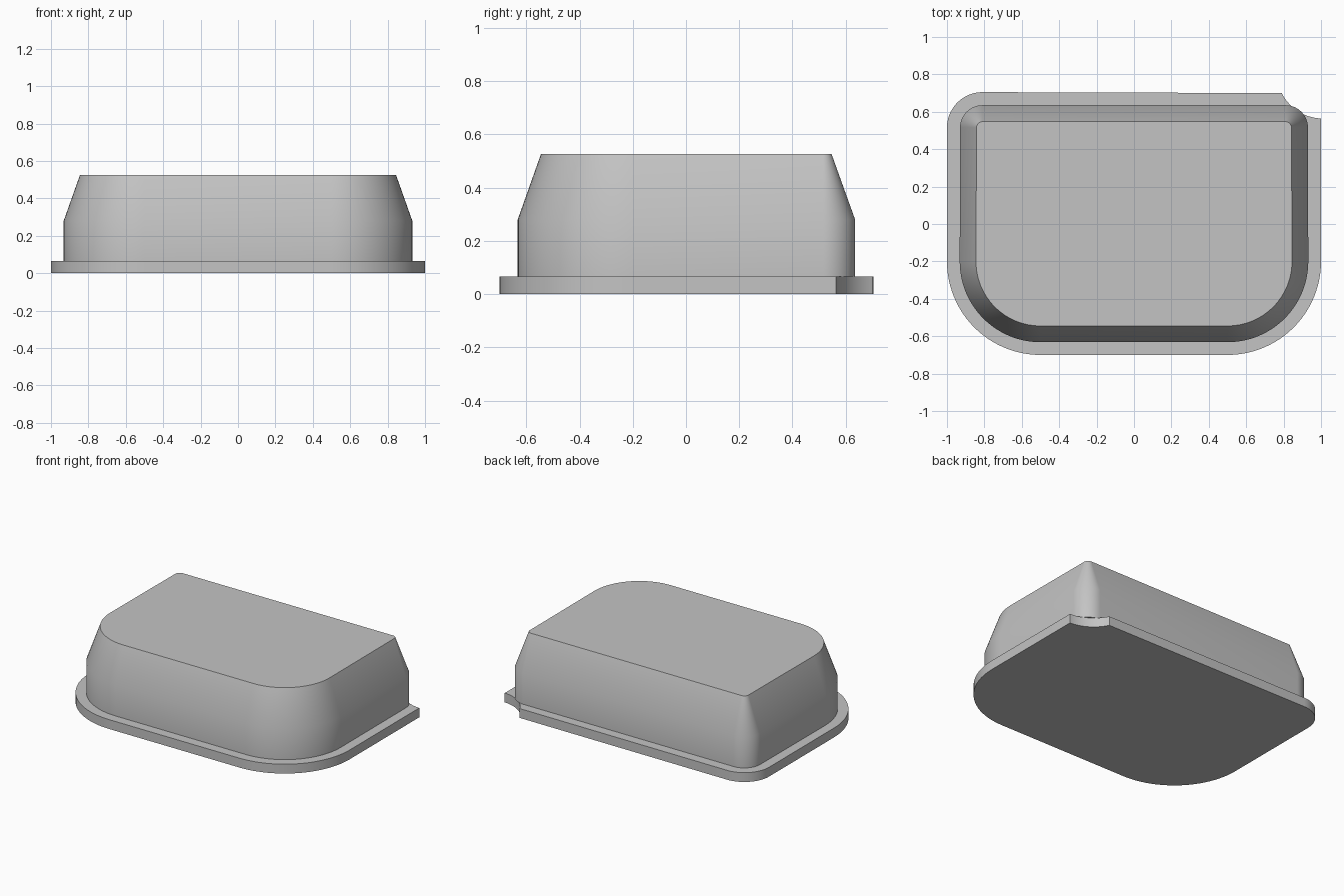
import bpy, bmesh
from math import cos, sin, atan2, hypot, pi, radians

cube = bpy.data.objects.get("Cube")
if cube:
    bpy.data.objects.remove(cube, do_unlink=True)

grey = bpy.data.materials.new("plain grey")
grey.use_nodes = True
grey.diffuse_color = (0.55, 0.55, 0.55, 1)
grey.node_tree.nodes["Principled BSDF"].inputs["Base Color"].default_value = grey.diffuse_color

FRONT_X, FRONT_Y = 0.5, -0.2    # centres shared by the front corner arcs
BACK_X, BACK_Y = 0.81, 0.515    # centres shared by the back corner arcs
STEPS = 24


def arc(cx, cy, r, start, end):
    return [(cx + r * cos(start + (end - start) * i / STEPS),
             cy + r * sin(start + (end - start) * i / STEPS)) for i in range(STEPS + 1)]


def notch():
    """Concave bite between the back edge and the left edge of the flange."""
    cx, cy = 1.01, 0.81
    dx, dy = 0.79 - cx, 0.70 - cy
    r = hypot(dx, dy)
    end = atan2(dy, dx)
    start = -pi / 2 - 0.04
    points = arc(cx, cy, r, start, end)
    points[0] = (1.0, points[0][1])
    return points


def outline(front_r, back_r, notched=False):
    """Anticlockwise outline with large front corners and small back corners."""
    back_left = notch() if notched else arc(BACK_X, BACK_Y, back_r, 0, pi / 2)
    return (arc(FRONT_X, FRONT_Y, front_r, -pi / 2, 0) + back_left
            + arc(-BACK_X, BACK_Y, back_r, pi / 2, pi)
            + arc(-FRONT_X, FRONT_Y, front_r, pi, 1.5 * pi))


def loft(name, levels):
    """Skin a closed solid through outlines stacked at given heights."""
    bm = bmesh.new()
    rings = [[bm.verts.new((x, y, z)) for x, y in pts] for z, pts in levels]
    count = len(rings[0])
    for low, high in zip(rings, rings[1:]):
        for i in range(count):
            j = (i + 1) % count
            bm.faces.new((low[i], low[j], high[j], high[i]))
    bm.faces.new(rings[0][::-1])
    bm.faces.new(rings[-1])
    mesh = bpy.data.meshes.new(name)
    bm.to_mesh(mesh)
    bm.free()
    mesh.materials.append(grey)
    obj = bpy.data.objects.new(name, mesh)
    bpy.context.collection.objects.link(obj)
    bpy.ops.object.select_all(action='DESELECT')
    obj.select_set(True)
    bpy.context.view_layer.objects.active = obj
    bpy.ops.object.shade_smooth_by_angle(angle=radians(30))
    return obj


# Base flange with the bitten back corner
flange = outline(0.5, 0.19, notched=True)
loft("base_flange", [(0, flange), (0.065, flange)])

# Upright wall that tapers in to a flat top
wall = outline(0.432, 0.12)
loft("tapered_body", [(0.065, wall), (0.28, wall), (0.525, outline(0.345, 0.032))])
